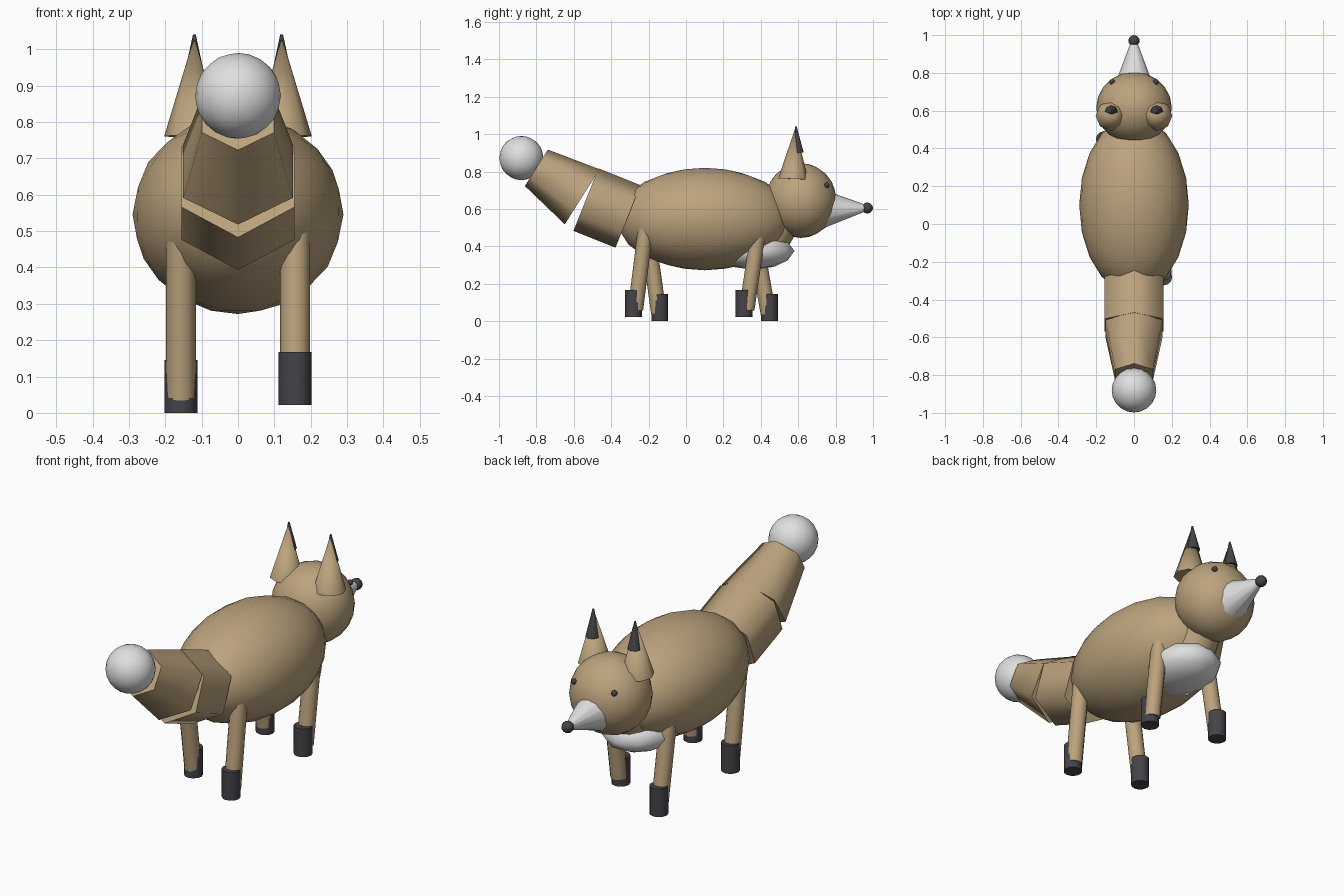
import bpy
import math
from mathutils import Vector

cube = bpy.data.objects.get("Cube")
if cube:
    bpy.data.objects.remove(cube, do_unlink=True)


def material(name, r, g, b):
    mat = bpy.data.materials.new(name)
    mat.use_nodes = True
    mat.diffuse_color = (r, g, b, 1)
    mat.node_tree.nodes["Principled BSDF"].inputs["Base Color"].default_value = (r, g, b, 1)
    return mat


TAN = material("tan_fur", 0.50, 0.365, 0.205)
WHITE = material("white_fur", 0.74, 0.74, 0.74)
DARK = material("dark_fur", 0.06, 0.056, 0.065)


def finish(name, mat):
    ob = bpy.context.object
    ob.name = name
    ob.data.materials.append(mat)
    bpy.ops.object.transform_apply(location=False, rotation=True, scale=True)
    bpy.ops.object.shade_smooth_by_angle(angle=math.radians(65))
    return ob


def ball(name, mat, loc, size, detail=3):
    bpy.ops.mesh.primitive_ico_sphere_add(subdivisions=detail, radius=1, location=loc)
    bpy.context.object.scale = size
    return finish(name, mat)


def taper(name, mat, start, end, r1, r2, sides=12):
    """Tapered cylinder running from start to end."""
    a, b = Vector(start), Vector(end)
    axis = b - a
    bpy.ops.mesh.primitive_cone_add(
        vertices=sides, radius1=r1, radius2=r2, depth=axis.length,
        location=(a + b) / 2,
        rotation=Vector((0, 0, 1)).rotation_difference(axis).to_euler())
    return finish(name, mat)


# Trunk
ball("body", TAN, (0, 0.10, 0.546), (0.29, 0.47, 0.274))
ball("chest", WHITE, (0, 0.36, 0.375), (0.18, 0.22, 0.10), 2)
taper("neck", TAN, (0, 0.45, 0.45), (0, 0.575, 0.67), 0.11, 0.11)

# Head
ball("head", TAN, (0, 0.615, 0.645), (0.2, 0.19, 0.2))
taper("snout", WHITE, (0, 0.72, 0.60), (0, 0.97, 0.605), 0.108, 0.014)
ball("nose", DARK, (0, 0.97, 0.605), (0.03, 0.03, 0.03), 2)
for side, s in (("left", 1), ("right", -1)):
    taper("ear_" + side, TAN, (s * 0.123, 0.573, 0.76), (s * 0.12, 0.585, 1.035), 0.08, 0, 8)
    taper("ear_tip_" + side, DARK, (s * 0.12, 0.595, 0.90), (s * 0.12, 0.588, 1.04), 0.034, 0.004, 8)
    ball("eye_" + side, DARK, (s * 0.115, 0.752, 0.727), (0.015, 0.015, 0.015), 2)

# Tail in two six-sided segments with a round tip
taper("tail_base", TAN, (0, -0.31, 0.56), (0, -0.535, 0.65), 0.18, 0.18, 6)
taper("tail_end", TAN, (0, -0.555, 0.665), (0, -0.80, 0.82), 0.174, 0.115, 6)
ball("tail_tip", WHITE, (0, -0.88, 0.872), (0.118, 0.118, 0.118))

# Legs in mid stride: name, x, top y, bottom y, paw y, paw bottom z
legs = (
    ("front_left", 0.157, 0.39, 0.325, 0.31, 0.022),
    ("front_right", -0.157, 0.36, 0.44, 0.447, 0),
    ("back_left", 0.157, -0.215, -0.27, -0.28, 0.022),
    ("back_right", -0.157, -0.21, -0.145, -0.14, 0),
)
for name, x, top, bottom, paw, z in legs:
    taper("leg_" + name, TAN, (x, bottom, z + 0.04), (x, top, 0.50), 0.041, 0.041)
    taper("paw_" + name, DARK, (x, paw, z), (x, paw, z + 0.145), 0.045, 0.045)
